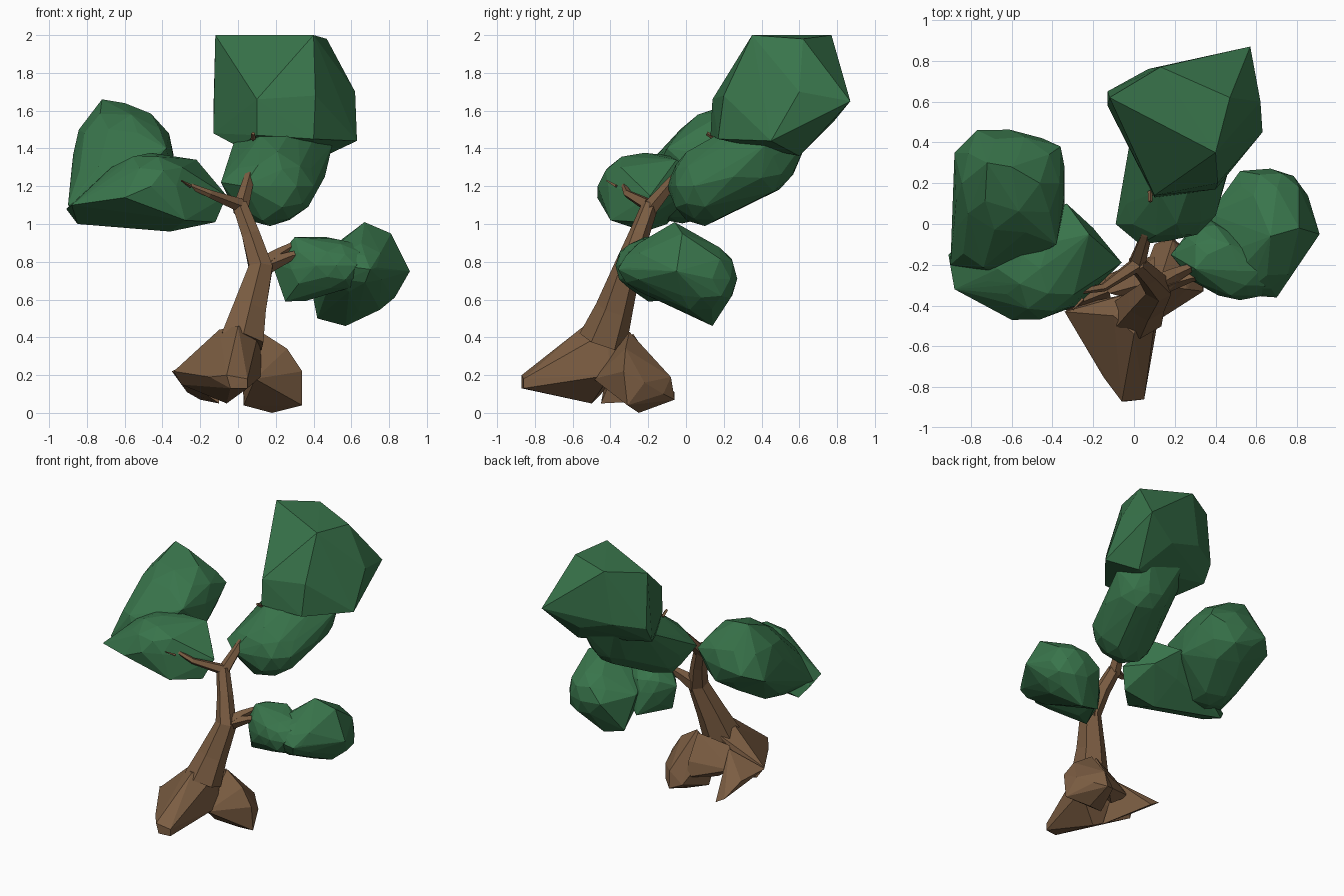
import bpy, bmesh, math, random
from mathutils import Vector

random.seed(4)


def material(name, color):
    m = bpy.data.materials.new(name)
    m.diffuse_color = color
    return m


BARK = material("bark", (0.20, 0.11, 0.055, 1))
LEAF = material("leaf", (0.04, 0.175, 0.07, 1))


def finish(bm, name, mat):
    bmesh.ops.recalc_face_normals(bm, faces=bm.faces)
    me = bpy.data.meshes.new(name)
    bm.to_mesh(me)
    bm.free()
    me.materials.append(mat)
    ob = bpy.data.objects.new(name, me)
    bpy.context.collection.objects.link(ob)


def hull(name, mat, points=(), blobs=()):
    """Faceted lump: convex hull around corner points and low-poly balls."""
    bm = bmesh.new()
    for p in points:
        bm.verts.new(p)
    for x, y, z, rx, ry, rz in blobs:
        ball = bmesh.ops.create_icosphere(bm, subdivisions=2, radius=1)["verts"]
        for v in ball:
            k = random.uniform(0.93, 1.02)
            v.co = (x + v.co.x * rx * k, y + v.co.y * ry * k, z + v.co.z * rz * k)
    for f in list(bm.faces):
        bm.faces.remove(f)
    for e in list(bm.edges):
        bm.edges.remove(e)
    bmesh.ops.convex_hull(bm, input=bm.verts)
    loose = [v for v in bm.verts if not v.link_faces]
    bmesh.ops.delete(bm, geom=loose, context="VERTS")
    finish(bm, name, mat)


def limb(name, path, sides=5):
    """Tapered faceted tube along (x, y, z, radius) stations."""
    bm = bmesh.new()
    pts = [Vector(p[:3]) for p in path]
    rings = []
    for i, p in enumerate(pts):
        t = (pts[min(i + 1, len(pts) - 1)] - pts[max(i - 1, 0)]).normalized()
        ref = Vector((0, -1, 0)) if abs(t.y) < 0.8 else Vector((1, 0, 0))
        u = (ref - t * ref.dot(t)).normalized()
        w = t.cross(u)
        r = path[i][3]
        rings.append([bm.verts.new(p + r * (u * math.cos(a) + w * math.sin(a)))
                      for a in (2 * math.pi * k / sides for k in range(sides))])
    for a, b in zip(rings, rings[1:]):
        for k in range(sides):
            n = (k + 1) % sides
            bm.faces.new((a[k], a[n], b[n], b[k]))
    bm.faces.new(rings[0])
    bm.faces.new(rings[-1])
    finish(bm, name, BARK)


# Root flare: front root, curled left root, right root and the bridge between
hull("front_root", BARK, [
    (-.06, -.87, .2), (.05, -.86, .18), (.05, -.86, .13), (-.04, -.87, .13),
    (-.34, -.43, .22), (-.15, -.75, .19), (.11, -.42, .43), (-.1, -.45, .44),
    (0, -.54, .46), (.09, -.34, .47), (-.02, -.34, .42), (-.06, -.5, .05),
    (.13, -.4, .2), (-.3, -.4, .15)])
hull("left_root", BARK, [
    (-.35, -.42, .22), (-.15, -.4, .2), (-.1, -.45, .05), (-.31, -.2, .2),
    (-.27, -.06, .11), (-.2, -.06, .07), (-.12, -.33, .34), (-.18, -.17, .12)])
hull("right_root", BARK, [
    (.34, -.33, .22), (.34, -.31, .04), (.32, -.22, .16), (.26, -.32, .34),
    (.12, -.3, .43), (.02, -.31, .3), (.04, -.42, .2), (.18, -.25, 0),
    (.03, -.31, .04), (.19, -.08, .19), (.18, -.06, .07), (.1, -.1, .1),
    (.25, -.12, .1), (.09, -.49, .18)])
hull("root_bridge", BARK, [
    (-.12, -.34, .36), (-.18, -.27, .22), (.1, -.17, .25), (.1, -.28, .42),
    (-.05, -.3, .13), (.1, -.15, .14), (.1, -.4, .3)])

# Trunk and branches
limb("trunk", [(.02, -.44, .38, .13), (.06, -.38, .55, .1), (.12, -.31, .77, .072),
               (.07, -.25, .94, .055), (.01, -.19, 1.1, .045)], 6)
limb("top_branch", [(.01, -.2, 1.07, .045), (.06, -.05, 1.25, .028), (.08, .1, 1.38, .015)])
limb("left_branch", [(.01, -.2, 1.1, .038), (-.15, -.31, 1.16, .022), (-.32, -.34, 1.23, .01)])
limb("right_branch", [(.12, -.3, .76, .06), (.22, -.24, .84, .035), (.33, -.19, .91, .012)])
limb("right_side_branch", [(.13, -.3, .77, .05), (.28, -.26, .83, .025), (.5, -.22, .88, .01)])
limb("left_twig", [(-.25, -.37, 1.2, .01), (-.3, -.42, 1.23, .004)], 4)
limb("top_twig", [(.08, .16, 1.45, .013), (.08, .11, 1.48, .01)], 4)
limb("right_twig", [(.6, -.17, .9, .012), (.66, -.19, .91, .006)], 4)

# Left foliage: tall back lobe, low front lobe tapering to the trunk
hull("left_foliage_back", LEAF,
     [(-.72, .3, 1.66), (-.6, .28, 1.64), (-.88, .35, 1.3), (-.77, .46, 1.35),
      (-.34, .1, 1.22), (-.36, .38, 1.42), (-.9, -.2, 1.1), (-.38, -.1, 1.4)],
     [(-.61, .2, 1.37, .28, .28, .25), (-.68, -.02, 1.2, .22, .24, .2)])
hull("left_foliage_front", LEAF,
     [(-.06, -.19, 1.15), (-.12, -.24, 1.01), (-.28, -.4, 1.02), (-.91, -.15, 1.08),
      (-.88, -.32, 1.1), (-.85, -.1, 1.0), (-.6, -.47, 1.14), (-.36, -.22, .96),
      (-.22, -.05, 1.34), (-.33, .1, 1.25), (-.72, -.28, 1.24), (-.2, -.02, 1.15)],
     [(-.46, -.22, 1.2, .24, .25, .19)])

# Top foliage, with the crown cut flat
hull("top_foliage_upper", LEAF, [
    (-.12, .62, 2), (.4, .35, 2), (.47, .62, 1.98), (.13, .77, 2),
    (.57, .87, 1.65), (.62, .6, 1.7), (.63, .45, 1.44), (-.13, .65, 1.6),
    (-.13, .58, 1.48), (.1, .13, 1.47), (.4, .17, 1.45), (.1, .14, 1.66),
    (.41, .2, 1.68), (.07, .76, 1.62), (.32, .78, 1.54), (.46, .6, 1.36),
    (.0, .35, 1.41)])
hull("top_foliage_lower", LEAF,
     [(-.09, .0, 1.22), (.03, -.1, 1.2), (.46, .25, 1.25), (.35, .58, 1.3),
      (.12, .16, 1.47), (.5, .42, 1.42), (.0, .52, 1.5), (.1, .68, 1.56), (.4, .66, 1.48)],
     [(.17, .1, 1.2, .24, .19, .21), (.28, .4, 1.36, .2, .2, .22)])

# Right foliage
hull("right_foliage_outer", LEAF,
     [(.67, -.06, 1.01), (.81, -.02, .95), (.91, -.05, .75), (.57, .14, .46), (.7, -.36, .76),
      (.42, .12, .5), (.37, .05, .75), (.52, .26, .72)],
     [(.62, -.14, .77, .2, .22, .15), (.67, .08, .71, .2, .2, .2)])
hull("right_foliage_inner", LEAF,
     [(.18, -.15, .79), (.3, -.22, .93), (.47, -.1, .93), (.25, -.2, .59), (.37, .05, .6)],
     [(.36, -.15, .76, .14, .17, .17), (.52, -.23, .78, .18, .15, .14)])
